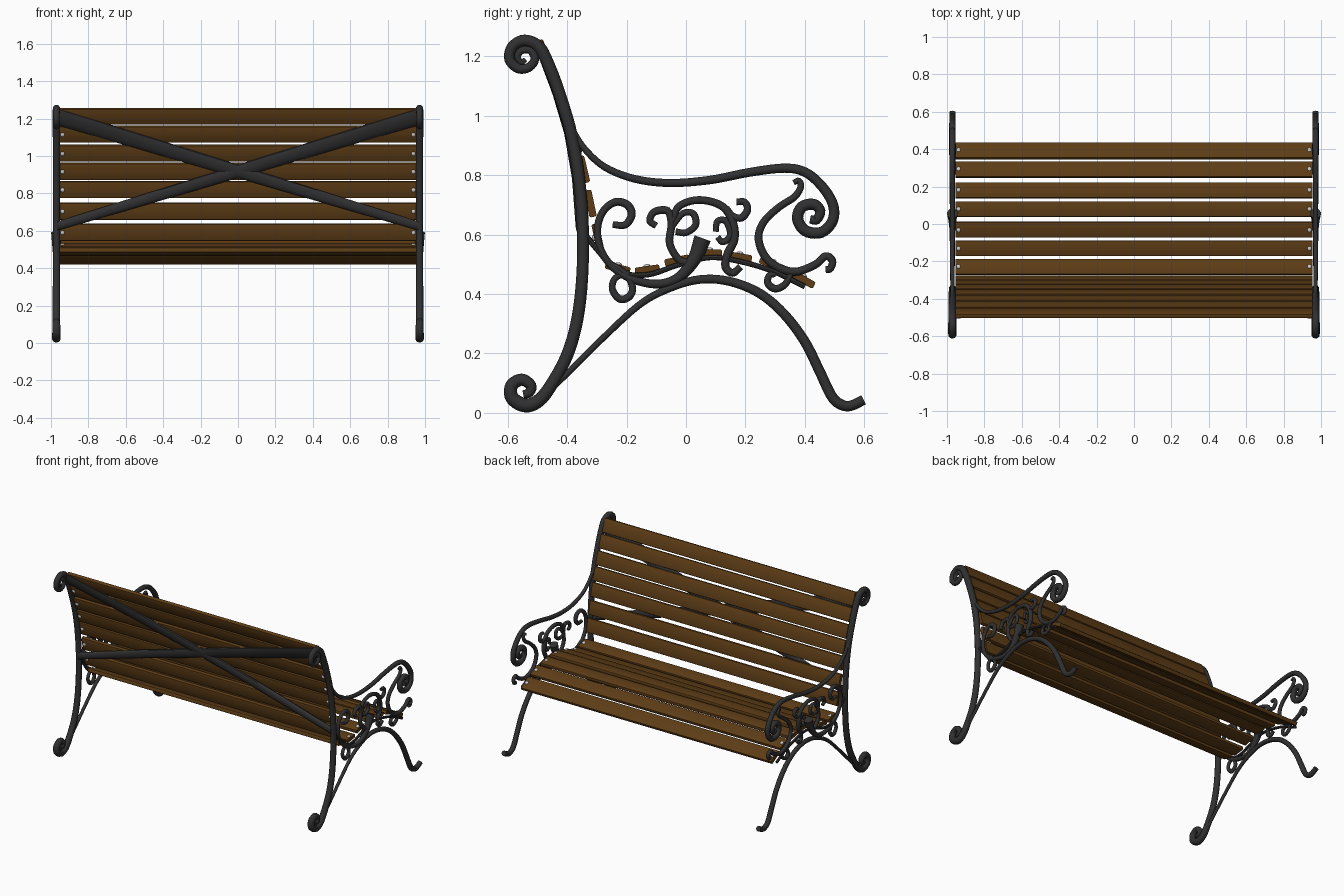
import bpy, bmesh, math
from mathutils import Vector, Matrix

SIDE_X = 0.971


def material(name, rgb):
    m = bpy.data.materials.new(name)
    m.diffuse_color = (*rgb, 1)
    return m


IRON = material("iron", (0.03, 0.03, 0.032))
WOOD = material("wood", (0.11, 0.046, 0.008))
STEEL = material("steel", (0.6, 0.6, 0.6))


def finish(bm, name, mat, mirror=False, angle=40):
    bmesh.ops.recalc_face_normals(bm, faces=bm.faces)
    me = bpy.data.meshes.new(name)
    bm.to_mesh(me)
    bm.free()
    ob = bpy.data.objects.new(name, me)
    bpy.context.collection.objects.link(ob)
    me.materials.append(mat)
    if mirror:
        ob.modifiers.new("mirror", 'MIRROR')
    bpy.ops.object.select_all(action='DESELECT')
    ob.select_set(True)
    bpy.context.view_layer.objects.active = ob
    bpy.ops.object.shade_smooth_by_angle(angle=math.radians(angle))
    return ob


def smooth_path(pts, steps=5):
    """Catmull-Rom samples through the points."""
    p = [Vector(q) for q in pts]
    p = [2 * p[0] - p[1]] + p + [2 * p[-1] - p[-2]]
    out = []
    for a, b, c, d in zip(p, p[1:], p[2:], p[3:]):
        for i in range(steps):
            t = i / steps
            out.append(0.5 * (2 * b + (c - a) * t + (2 * a - 5 * b + 4 * c - d) * t ** 2
                              + (3 * b - a - 3 * c + d) * t ** 3))
    return out + [p[-2]]


def loft(rings, name, mat, mirror=False):
    bm = bmesh.new()
    vs = [[bm.verts.new(v) for v in r] for r in rings]
    n = len(vs[0])
    for a, b in zip(vs, vs[1:]):
        for i in range(n):
            bm.faces.new((a[i], a[(i + 1) % n], b[(i + 1) % n], b[i]))
    bm.faces.new(vs[0])
    bm.faces.new(vs[-1])
    return finish(bm, name, mat, mirror)


def bar(name, pts, radii, sides=10):
    """Round bar in the side plane; radii are spread evenly along its length."""
    path = smooth_path(pts)
    rings = []
    for i, p in enumerate(path):
        t = (path[min(i + 1, len(path) - 1)] - path[max(i - 1, 0)]).normalized()
        nrm = Vector((-t.y, t.x))
        u = i / (len(path) - 1) * (len(radii) - 1)
        k = min(int(u), len(radii) - 2)
        r = radii[k] + (radii[k + 1] - radii[k]) * (u - k)
        ring = []
        for j in range(sides):
            a = 2 * math.pi * j / sides
            q = p + nrm * r * math.cos(a)
            ring.append((SIDE_X + r * math.sin(a), q.x, q.y))
        rings.append(ring)
    return loft(rings, name, IRON, True)


# Back post with a scroll at each end
bar("back_post", [(-.54, 1.19), (-.555, 1.18), (-.567, 1.2), (-.553, 1.22), (-.523, 1.22),
                  (-.509, 1.19), (-.53, 1.163), (-.565, 1.16), (-.594, 1.19), (-.585, 1.232),
                  (-.544, 1.254), (-.495, 1.232), (-.462, 1.17), (-.426, 1.075), (-.386, .94),
                  (-.36, .79), (-.347, .62), (-.35, .45), (-.367, .31), (-.4, .195), (-.453, .095),
                  (-.495, .042), (-.54, .025), (-.585, .05), (-.587, .092), (-.553, .112),
                  (-.522, .092), (-.528, .068), (-.548, .062)],
    [.008, .012, .015, .018, .021, .02, .02, .021, .024, .02, .014])

# Leg arch
bar("leg_arch", [(-.475, .06), (-.39, .142), (-.29, .242), (-.157, .364), (-.055, .42),
                 (.045, .449), (.146, .443), (.247, .403), (.33, .333), (.4, .24), (.45, .14),
                 (.49, .057), (.522, .028), (.555, .024), (.598, .044)],
    [.01, .011, .014, .016, .017, .018, .017])

# Armrest with scrolled front
bar("armrest", [(-.384, .955), (-.342, .89), (-.274, .828), (-.173, .788), (-.055, .774),
                (.08, .784), (.214, .81), (.33, .824), (.4, .811), (.456, .765), (.494, .704),
                (.494, .648), (.456, .608), (.402, .613), (.376, .653), (.39, .693),
                (.43, .702), (.452, .68), (.44, .65), (.418, .652)],
    [.01, .013, .015, .017, .019, .019, .014])

# Front ornament under the armrest
bar("front_scroll", [(.362, .775), (.38, .782), (.386, .76), (.365, .727), (.315, .694),
                     (.264, .646), (.244, .593), (.261, .535), (.301, .495), (.365, .475),
                     (.433, .498), (.47, .528), (.493, .512), (.486, .486), (.47, .483)],
    [.009, .012, .013, .014, .013, .012])
bar("front_curl", [(.355, .475), (.335, .434), (.301, .418), (.276, .436), (.28, .462), (.3, .468)],
    [.011, .013, .01])

# Rear C scroll sweeping into a thick leaf
bar("rear_scroll", [(-.247, .634), (-.205, .633), (-.183, .667), (-.197, .7), (-.237, .71),
                    (-.278, .68), (-.298, .62), (-.285, .545), (-.24, .485), (-.173, .447),
                    (-.09, .434), (-.022, .458), (.028, .518), (.056, .588)],
    [.011, .014, .013, .012, .013, .016, .029])
bar("rear_curl", [(-.25, .5), (-.2, .465), (-.18, .42), (-.193, .39), (-.224, .384), (-.248, .417),
                  (-.237, .455), (-.19, .472)], [.011, .013, .01])

# Middle ornaments
bar("middle_arch", [(-.045, .65), (-.022, .697), (.045, .717), (.12, .697), (.156, .646),
                    (.163, .586), (.14, .535), (.133, .492), (.157, .471), (.184, .492)],
    [.012, .013, .014, .014, .012])
bar("middle_curl", [(-.1, .63), (-.122, .647), (-.106, .677), (-.062, .68), (-.049, .636),
                    (-.055, .57), (-.022, .515), (.02, .505)], [.011, .013, .013, .012])
bar("top_curl", [(.17, .71), (.197, .71), (.207, .684), (.187, .657), (.157, .663), (.135, .69)],
    [.011, .013, .011])
bar("inner_left_curl", [(-.035, .61), (.0, .607), (.032, .632), (.025, .67), (-.01, .672),
                        (-.045, .63)], [.011, .012, .01])
bar("inner_right_curl", [(.106, .592), (.125, .575), (.15, .6), (.135, .645), (.106, .645),
                         (.1, .61)], [.01, .012, .01])

# Thin rail carrying the seat
bar("seat_rail", [(-.34, .6), (-.29, .54), (-.23, .475), (-.13, .465), (-.03, .497), (.08, .523),
                  (.18, .51), (.29, .478), (.4, .425)], [.01, .009, .009], 8)


def slat(name, y, z, angle, width):
    """Wooden slat; angle is the slope of its width in the side plane."""
    rot = Matrix.Translation((0, y, z)) @ Matrix.Rotation(angle, 4, 'X')
    bm = bmesh.new()
    bmesh.ops.create_cube(bm, size=1, matrix=Matrix.Diagonal((1.91, width, .025, 1)))
    edges = [e for e in bm.edges if abs(e.verts[0].co.x - e.verts[1].co.x) > 1]
    bmesh.ops.bevel(bm, geom=edges, offset=.006, segments=2, affect='EDGES', profile=.5)
    bm.transform(rot)
    finish(bm, name, WOOD, angle=25)
    # Round bolt head near each end
    bm = bmesh.new()
    bmesh.ops.create_uvsphere(bm, u_segments=10, v_segments=6, radius=.012)
    bm.transform(rot @ Matrix.Translation((.938, 0, .012)) @ Matrix.Diagonal((1, 1, .6, 1)))
    finish(bm, name + "_bolt", STEEL, True)


# Seat slats
for i, (y, z, deg) in enumerate([(.39, .452, -30), (.29, .5, -22), (.18, .525, -10), (.08, .538, 0),
                                 (-.03, .513, 12), (-.13, .482, 8), (-.23, .488, -14)]):
    slat(f"seat_slat_{i + 1}", y, z, math.radians(deg), .083 / math.cos(math.radians(deg)))

# Back slats follow the curve of the posts
back = [(-.297, .592), (-.322, .705), (-.345, .82), (-.373, .918), (-.403, 1.015),
        (-.438, 1.117), (-.477, 1.212)]
for i, (y, z) in enumerate(back):
    (y0, z0), (y1, z1) = back[max(i - 1, 0)], back[min(i + 1, 6)]
    slat(f"back_slat_{i + 1}", y, z, math.atan2(z0 - z1, y0 - y1) + math.pi, .092)


# Tapered cross braces bowed along the back
def post_y(z):
    curve = [(.5, -.347), (.62, -.347), (.79, -.36), (.94, -.386), (1.075, -.426), (1.3, -.511)]
    for (a, ya), (b, yb) in zip(curve, curve[1:]):
        if z <= b:
            return ya + (yb - ya) * (z - a) / (b - a)


for side, name in ((1, "cross_brace_left"), (-1, "cross_brace_right")):
    rings = []
    for i in range(25):
        t = i / 24
        z = 1.21 - .585 * t
        h = .047 - .022 * t
        rings.append([(side * (-.965 + 1.93 * t), post_y(z + h * math.sin(a)) - .008 + .016 * math.cos(a),
                       z + h * math.sin(a)) for a in (2 * math.pi * j / 12 for j in range(12))])
    loft(rings, name, IRON)
